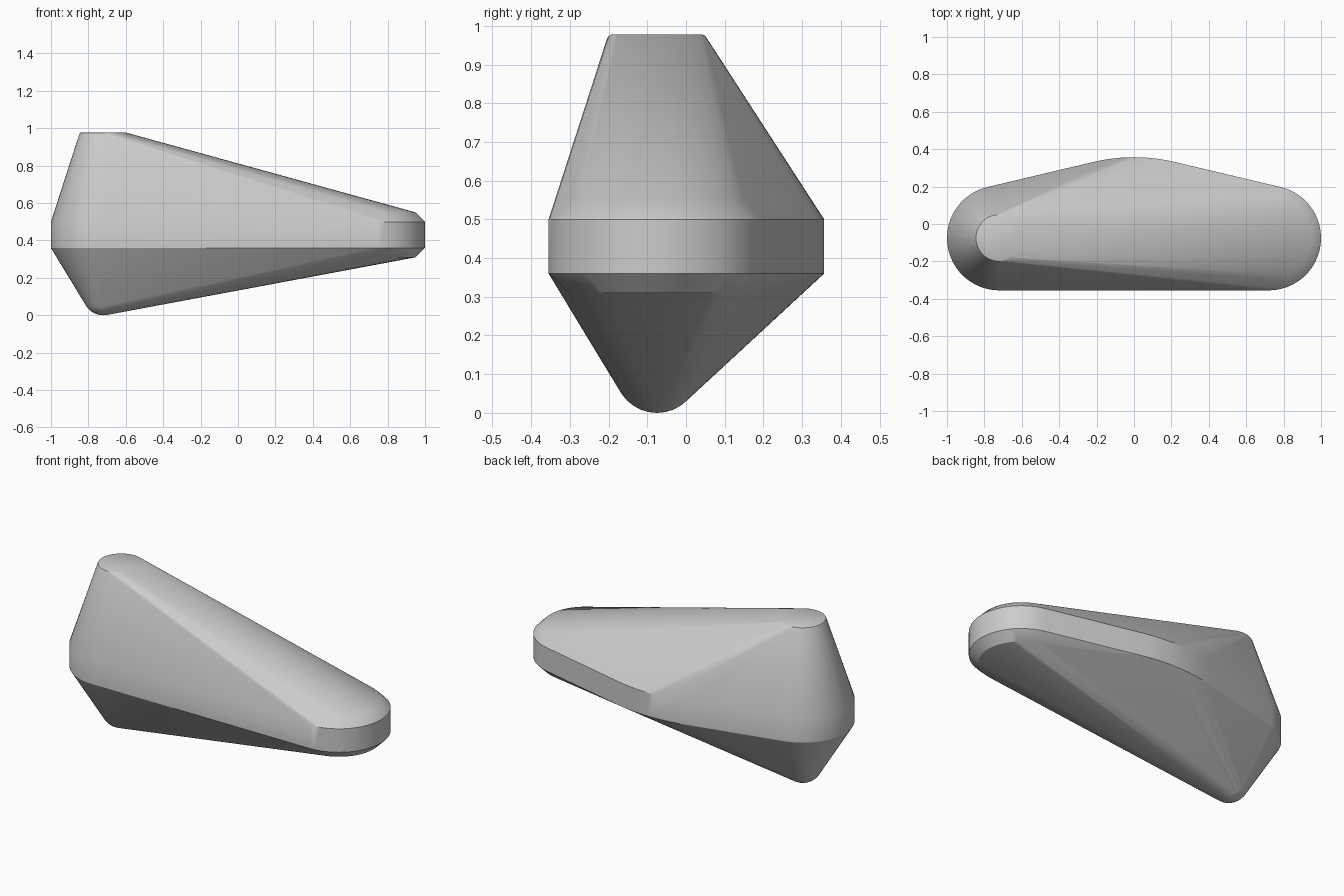
import bpy, bmesh
from math import sin, cos, pi, radians, sqrt

cube = bpy.data.objects.get("Cube")
if cube:
    bpy.data.objects.remove(cube, do_unlink=True)

END_X, MID_Y = 0.72, -0.075   # centres of the rounded ends
END_R, ARC_R, BACK_Y = 0.28, 0.95, 0.357
TILT = radians(13.6)          # slant of the straight back edges


def arc(cx, cy, r, z, start, end, steps):
    return [(cx + r * cos(a), cy + r * sin(a), z)
            for a in (start + (end - start) * i / steps for i in range(steps + 1))]


def disc(cx, r, z, steps=48):
    return arc(cx, MID_Y, r, z, 0, 2 * pi * (1 - 1 / steps), steps - 1)


def outline(z):
    """Two rounded ends joined by a straight front and a bowed back."""
    right = arc(END_X, MID_Y, END_R, z, -pi / 2, pi / 2 - TILT, 24)
    back = arc(0, BACK_Y - ARC_R, ARC_R, z, pi / 2 - TILT, pi / 2 + TILT, 12)
    left = arc(-END_X, MID_Y, END_R, z, pi / 2 + TILT, 3 * pi / 2, 24)
    return right + back + left


# Waist band
points = outline(0.36) + outline(0.50)
# Flat peak with a softened rim
for r, z in ((0.117, 0.978), (0.125, 0.974), (0.13, 0.964)):
    points += disc(-END_X, r, z)
# Chamfers above and below the low end
points += disc(END_X, 0.23, 0.55) + disc(END_X, 0.23, 0.31)
# Ball-shaped foot
FOOT_R = 0.11
for i in range(1, 9):
    a = pi / 2 * i / 8
    points += disc(-END_X, FOOT_R * sin(a), FOOT_R * (1 - cos(a)))
points.append((-END_X, MID_Y, 0))

# Wrap a tight skin around all the profiles
bm = bmesh.new()
for p in points:
    bm.verts.new(p)
hull = bmesh.ops.convex_hull(bm, input=bm.verts[:])
loose = {v for key in ("geom_interior", "geom_unused") for v in hull[key]
         if isinstance(v, bmesh.types.BMVert)}
bmesh.ops.delete(bm, geom=list(loose), context='VERTS')
bmesh.ops.dissolve_limit(bm, angle_limit=radians(0.3), verts=bm.verts[:], edges=bm.edges[:])
bmesh.ops.recalc_face_normals(bm, faces=bm.faces[:])
mesh = bpy.data.meshes.new("tapered_body")
bm.to_mesh(mesh)
bm.free()

body = bpy.data.objects.new("tapered_body", mesh)
bpy.context.collection.objects.link(body)

# Plain grey
grey = bpy.data.materials.new("plain_grey")
grey.use_nodes = True
colour = (0.6, 0.6, 0.6, 1)
grey.diffuse_color = colour
grey.node_tree.nodes["Principled BSDF"].inputs["Base Color"].default_value = colour
mesh.materials.append(grey)

bpy.ops.object.select_all(action='DESELECT')
body.select_set(True)
bpy.context.view_layer.objects.active = body
bpy.ops.object.shade_smooth_by_angle(angle=radians(30))
